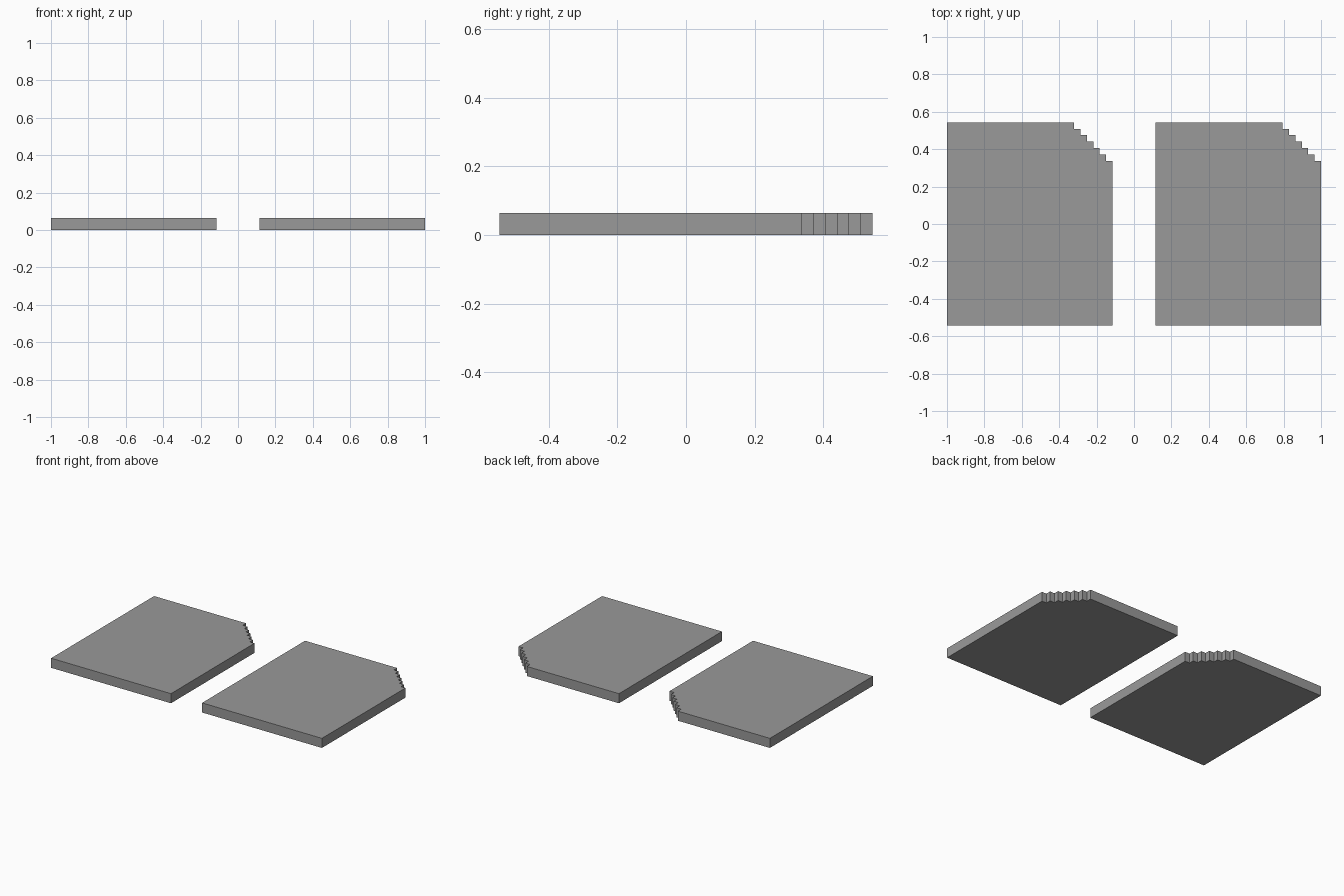
import bpy, bmesh

if "Cube" in bpy.data.objects:
    bpy.data.objects.remove(bpy.data.objects["Cube"])

WIDTH, HALF_DEPTH, HEIGHT = 0.885, 0.543, 0.064
STEPS, STEP = 6, 0.0342

# dark grey finish
dark_grey = bpy.data.materials.new("dark_grey")
dark_grey.diffuse_color = (0.32, 0.32, 0.32, 1)
dark_grey.use_nodes = True
dark_grey.node_tree.nodes["Principled BSDF"].inputs["Base Color"].default_value = dark_grey.diffuse_color


def plate(name, x0):
    """Flat slab whose back right corner is cut away in small stairs."""
    x1 = x0 + WIDTH
    outline = [(x1, -HALF_DEPTH), (x0, -HALF_DEPTH), (x0, HALF_DEPTH)]
    # stairs run from the back edge to the right edge
    x, y = x1 - STEPS * STEP, HALF_DEPTH
    outline.append((x, y))
    for _ in range(STEPS):
        y -= STEP
        outline.append((x, y))
        x += STEP
        outline.append((x, y))

    bm = bmesh.new()
    base = bm.faces.new([bm.verts.new((px, py, 0)) for px, py in outline])
    top = bmesh.ops.extrude_face_region(bm, geom=[base], use_keep_orig=True)
    verts = [v for v in top["geom"] if isinstance(v, bmesh.types.BMVert)]
    bmesh.ops.translate(bm, verts=verts, vec=(0, 0, HEIGHT))
    bmesh.ops.recalc_face_normals(bm, faces=bm.faces)
    mesh = bpy.data.meshes.new(name)
    bm.to_mesh(mesh)
    bm.free()
    mesh.materials.append(dark_grey)
    bpy.context.collection.objects.link(bpy.data.objects.new(name, mesh))


# two identical plates side by side
plate("left_plate", -1.0)
plate("right_plate", 1.0 - WIDTH)
